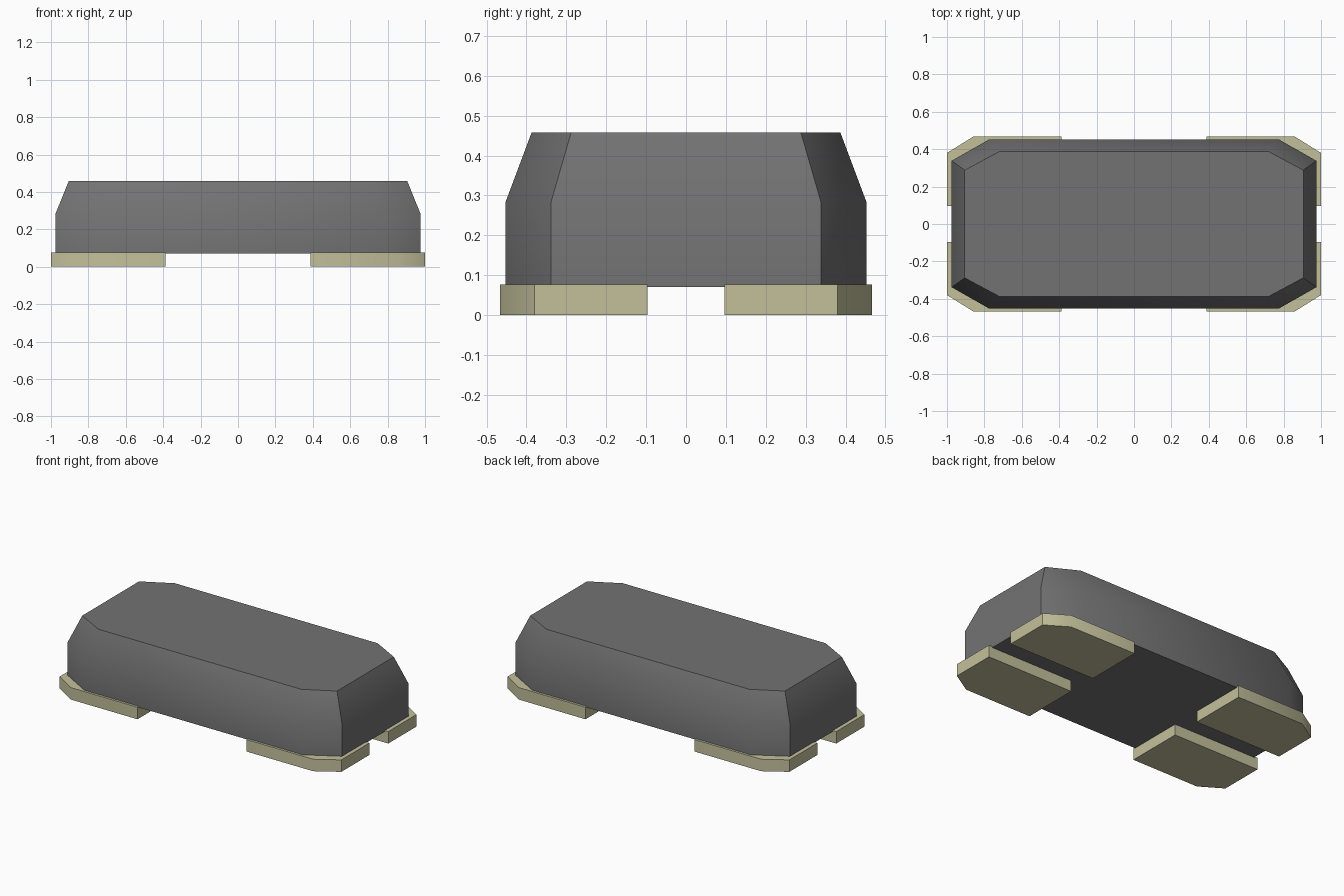
import bpy, bmesh, math

cube = bpy.data.objects.get("Cube")
if cube:
    bpy.data.objects.remove(cube, do_unlink=True)


def material(name, colour):
    mat = bpy.data.materials.new(name)
    mat.use_nodes = True
    mat.diffuse_color = colour
    mat.node_tree.nodes["Principled BSDF"].inputs["Base Color"].default_value = colour
    return mat


def octagon(x, y, cx, cy):
    """Chamfered rectangle: half sizes x, y; corner cuts start at cx and cy."""
    return [(cx, -y), (x, -cy), (x, cy), (cx, y),
            (-cx, y), (-x, cy), (-x, -cy), (-cx, -y)]


def loft(name, sections, mat):
    """Skin a stack of (z, outline) sections and cap both ends."""
    bm = bmesh.new()
    rings = [[bm.verts.new((x, y, z)) for x, y in outline] for z, outline in sections]
    n = len(rings[0])
    for low, high in zip(rings, rings[1:]):
        for i in range(n):
            j = (i + 1) % n
            bm.faces.new((low[i], low[j], high[j], high[i]))
    bm.faces.new(rings[0])
    bm.faces.new(rings[-1])
    bmesh.ops.recalc_face_normals(bm, faces=bm.faces)
    mesh = bpy.data.meshes.new(name)
    bm.to_mesh(mesh)
    bm.free()
    mesh.materials.append(mat)
    obj = bpy.data.objects.new(name, mesh)
    bpy.context.collection.objects.link(obj)
    bpy.ops.object.select_all(action='DESELECT')
    obj.select_set(True)
    bpy.context.view_layer.objects.active = obj
    bpy.ops.object.shade_smooth_by_angle(angle=math.radians(35))
    return obj


grey = material("dark grey casing", (0.17, 0.17, 0.17, 1))
gold = material("pale gold contact", (0.55, 0.53, 0.33, 1))

# Casing: straight lower walls, tapered upper walls, flat lid
wall = octagon(0.975, 0.452, 0.775, 0.338)
lid = octagon(0.905, 0.387, 0.72, 0.288)
loft("casing", [(0.07, wall), (0.285, wall), (0.458, lid)], grey)

# Contact pads: one at each corner, outer corner cut off
pad = [(0.387, 0.096), (1, 0.096), (1, 0.38), (0.86, 0.467), (0.387, 0.467)]
for side, sx in (("left", 1), ("right", -1)):
    for end, sy in (("front", -1), ("back", 1)):
        outline = [(x * sx, y * sy) for x, y in pad]
        loft(f"contact_pad_{end}_{side}", [(0, outline), (0.077, outline)], gold)
